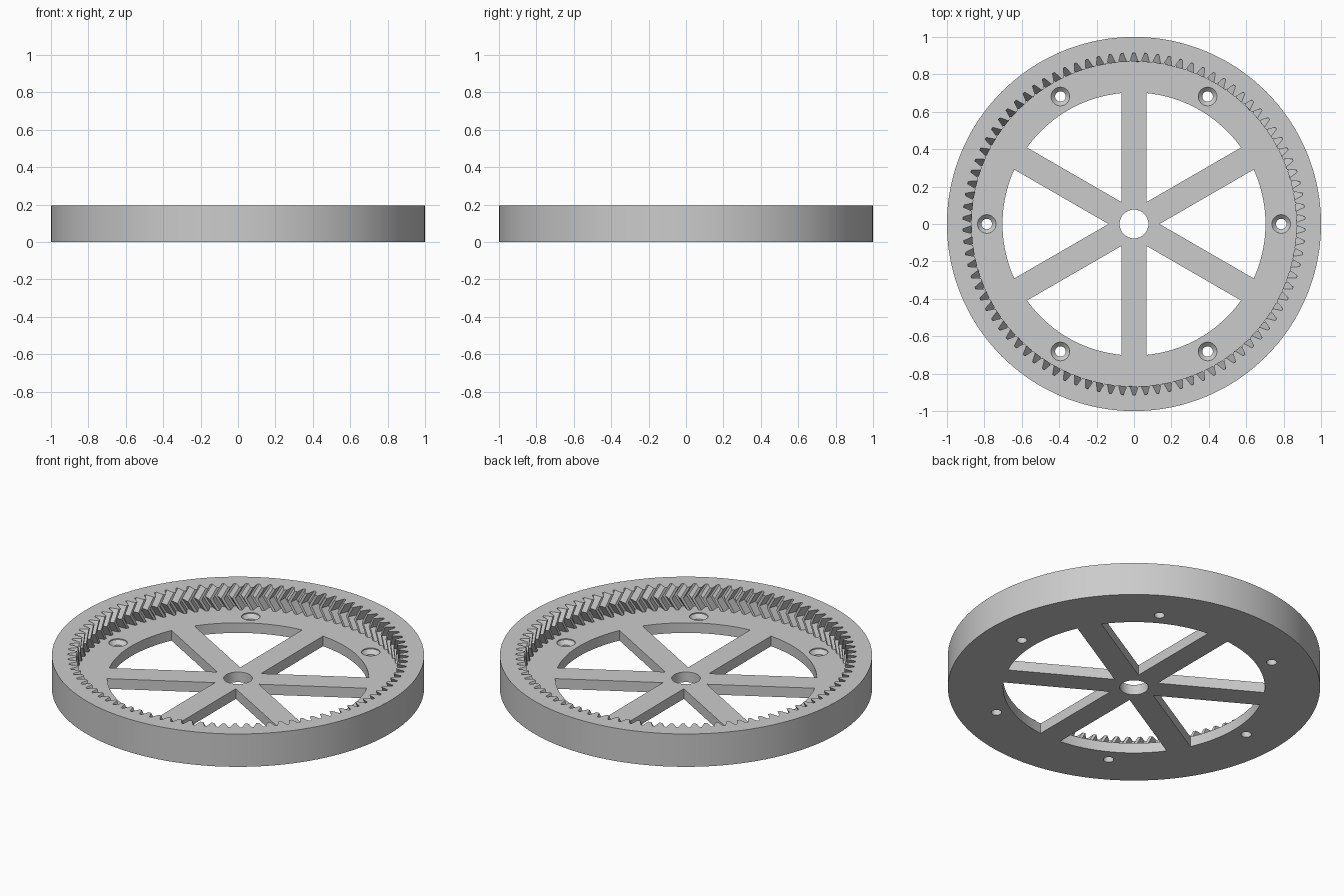
import bpy, bmesh, math
from math import cos, sin, pi, radians

if "Cube" in bpy.data.objects:
    bpy.data.objects.remove(bpy.data.objects["Cube"])

HEIGHT, FLOOR = 0.195, 0.06
TEETH = 90
SEG = TEETH * 4

grey = bpy.data.materials.new("grey")
grey.diffuse_color = (0.6, 0.6, 0.6, 1)
grey.use_nodes = True
grey.node_tree.nodes["Principled BSDF"].inputs["Base Color"].default_value = grey.diffuse_color


def add_object(name, bm):
    bmesh.ops.recalc_face_normals(bm, faces=bm.faces)
    mesh = bpy.data.meshes.new(name)
    bm.to_mesh(mesh)
    bm.free()
    mesh.materials.append(grey)
    obj = bpy.data.objects.new(name, mesh)
    bpy.context.collection.objects.link(obj)
    return obj


def loft(bm, loops):
    """Closed solid through equally long loops of points."""
    rings = [[bm.verts.new(p) for p in loop] for loop in loops]
    for a, b in zip(rings, rings[1:]):
        for i in range(len(a)):
            j = (i + 1) % len(a)
            bm.faces.new((a[i], a[j], b[j], b[i]))
    bm.faces.new(rings[0])
    bm.faces.new(rings[-1])


def circle(r, z, n, cx=0, cy=0):
    return [(cx + r * cos(2 * pi * i / n), cy + r * sin(2 * pi * i / n), z) for i in range(n)]


# Base plate disc
bm = bmesh.new()
loft(bm, [circle(1, 0, SEG), circle(1, FLOOR, SEG)])
plate = add_object("spoked_plate", bm)

# Cutters: hub bore, six windows between spokes, six countersunk screw holes
bm = bmesh.new()
loft(bm, [circle(0.077, -0.1, 48), circle(0.077, 0.2, 48)])
R, HALF = 0.703, 0.068
edge = math.asin(HALF / R)
for k in range(6):
    mid = radians(60 * k)
    outline = [(2 * HALF * cos(mid), 2 * HALF * sin(mid))]
    span = radians(30) - edge
    for i in range(25):
        a = mid - span + 2 * span * i / 24
        outline.append((R * cos(a), R * sin(a)))
    loft(bm, [[(x, y, z) for x, y in outline] for z in (-0.1, 0.2)])
    cx, cy = 0.787 * cos(mid), 0.787 * sin(mid)
    loft(bm, [circle(r, z, 32, cx, cy) for r, z in
              ((0.028, -0.1), (0.028, 0.032), (0.05, 0.054), (0.05, 0.2))])
cutter = add_object("plate_cutter", bm)

mod = plate.modifiers.new("cut", 'BOOLEAN')
mod.operation, mod.solver, mod.object = 'DIFFERENCE', 'EXACT', cutter
bpy.context.view_layer.objects.active = plate
bpy.ops.object.modifier_apply(modifier=mod.name)
bpy.data.objects.remove(cutter, do_unlink=True)

# Rim with herringbone internal teeth, open below where it meets the plate
bm = bmesh.new()
ROOT, TIP = 0.915, 0.868
TOOTH = [(-0.40, ROOT), (-0.13, TIP), (0.13, TIP), (0.40, ROOT)]
pitch = 2 * pi / TEETH


def tooth_loop(z, twist):
    pts = []
    for t in range(TEETH):
        for f, r in TOOTH:
            a = (t + f) * pitch + twist
            pts.append((r * cos(a), r * sin(a), z))
    return pts


loops = [tooth_loop(FLOOR, 0), tooth_loop((FLOOR + HEIGHT) / 2, 0.62 * pitch),
         tooth_loop(HEIGHT, 0), circle(1, HEIGHT, SEG), circle(1, FLOOR, SEG)]
rings = [[bm.verts.new(p) for p in loop] for loop in loops]
for a, b in zip(rings, rings[1:]):
    for i in range(SEG):
        j = (i + 1) % SEG
        bm.faces.new((a[i], a[j], b[j], b[i]))
rim = add_object("toothed_rim", bm)

# Smooth the round walls, keep the edges crisp
for obj in (plate, rim):
    bpy.ops.object.select_all(action='DESELECT')
    obj.select_set(True)
    bpy.context.view_layer.objects.active = obj
    bpy.ops.object.shade_smooth_by_angle(angle=radians(25))
